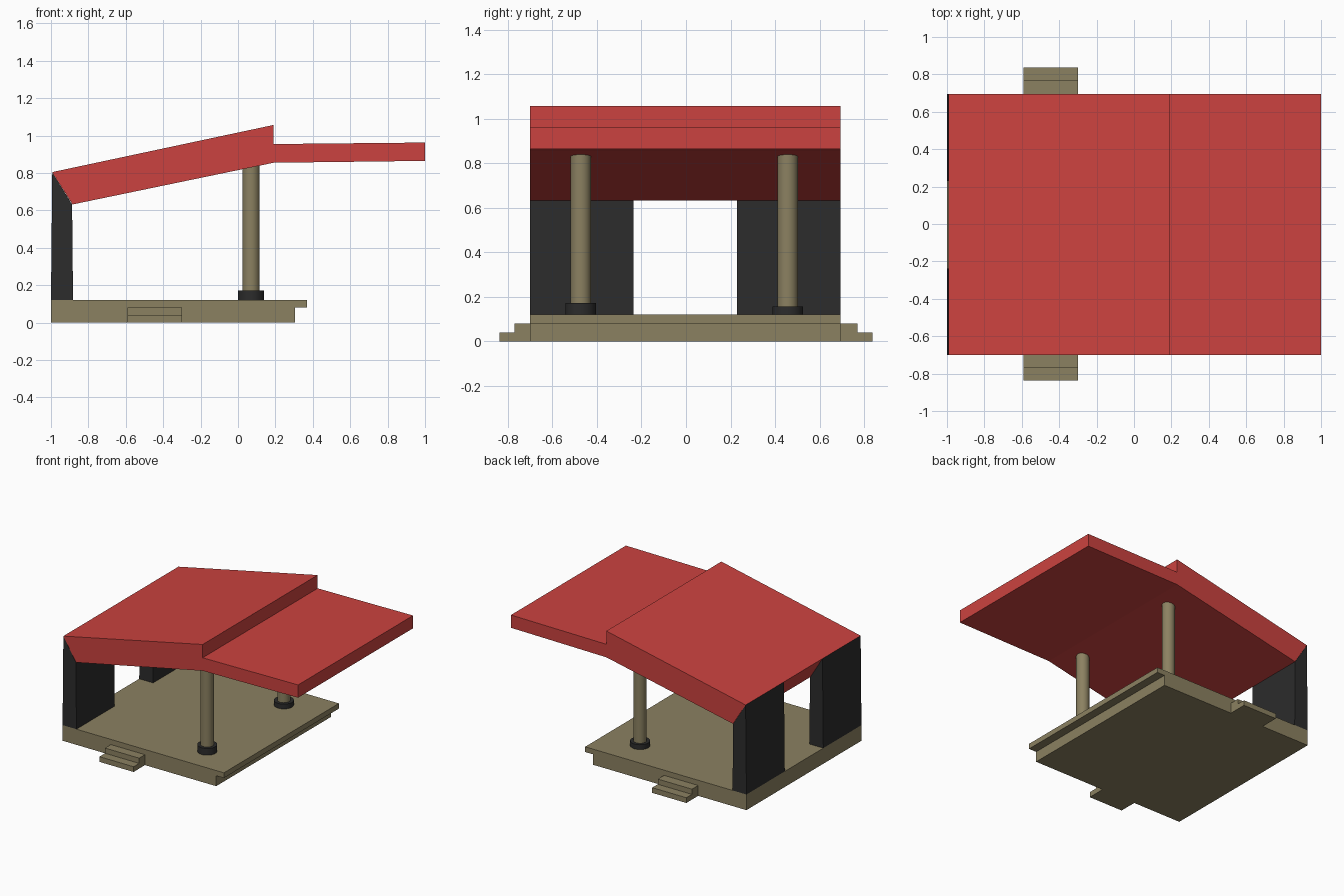
import bpy, bmesh

if "Cube" in bpy.data.objects:
    bpy.data.objects.remove(bpy.data.objects["Cube"])


def material(name, color):
    m = bpy.data.materials.new(name)
    m.diffuse_color = (*color, 1)
    m.use_nodes = True
    m.node_tree.nodes["Principled BSDF"].inputs["Base Color"].default_value = m.diffuse_color
    return m


RED = material("red", (0.60, 0.055, 0.05))
BLACK = material("black", (0.025, 0.025, 0.025))
STONE = material("stone", (0.26, 0.22, 0.12))


def extrude(name, profile, start, end, axis, mat):
    """Extrude a closed 2D profile along x (profile = y,z) or y (profile = x,z)."""
    bm = bmesh.new()
    pts = [(start, a, b) if axis == "x" else (a, start, b) for a, b in profile]
    face = bm.faces.new([bm.verts.new(p) for p in pts])
    new = bmesh.ops.extrude_face_region(bm, geom=[face])["geom"]
    move = (end - start, 0, 0) if axis == "x" else (0, end - start, 0)
    bmesh.ops.translate(bm, vec=move, verts=[g for g in new if isinstance(g, bmesh.types.BMVert)])
    bmesh.ops.recalc_face_normals(bm, faces=bm.faces)
    mesh = bpy.data.meshes.new(name)
    bm.to_mesh(mesh)
    bm.free()
    obj = bpy.data.objects.new(name, mesh)
    bpy.context.collection.objects.link(obj)
    mesh.materials.append(mat)


def cylinder(name, x, y, radius, z0, z1, mat):
    bpy.ops.mesh.primitive_cylinder_add(vertices=32, radius=radius, depth=z1 - z0,
                                        location=(x, y, (z0 + z1) / 2))
    obj = bpy.context.object
    obj.name = name
    obj.data.materials.append(mat)
    bpy.ops.object.shade_smooth_by_angle()


# Floor slab with overhanging lip on the right
extrude("floor_slab", [(-1, 0), (0.305, 0), (0.305, 0.08), (0.37, 0.08), (0.37, 0.12), (-1, 0.12)],
        -0.70, 0.695, "y", STONE)

# Two-level roof: sloped part and flat canopy
extrude("roof", [(-0.993, 0.805), (-0.885, 0.632), (0.19, 0.855), (1.0, 0.865),
                 (1.0, 0.963), (0.19, 0.955), (0.19, 1.057)], -0.70, 0.695, "y", RED)

# Rear walls either side of the opening
wall = [(-1, 0.12), (-0.882, 0.12), (-0.887, 0.632), (-0.993, 0.805)]
extrude("front_wall", wall, -0.70, -0.237, "y", BLACK)
extrude("back_wall", wall, 0.23, 0.695, "y", BLACK)

# Side steps, front and back
for side, s in (("front", -1), ("back", 1)):
    steps = [(0.695, 0), (0.838, 0), (0.838, 0.04), (0.77, 0.04), (0.77, 0.08), (0.695, 0.08)]
    extrude(side + "_steps", [(s * y, z) for y, z in steps], -0.59, -0.30, "x", STONE)

# Columns and their round footings
for side, y, foot_top in (("front", -0.473, 0.172), ("back", 0.457, 0.157)):
    cylinder(side + "_column", 0.07, y, 0.046, 0.12, 0.86, STONE)
    cylinder(side + "_column_foot", 0.07, y, 0.069, 0.12, foot_top, BLACK)
